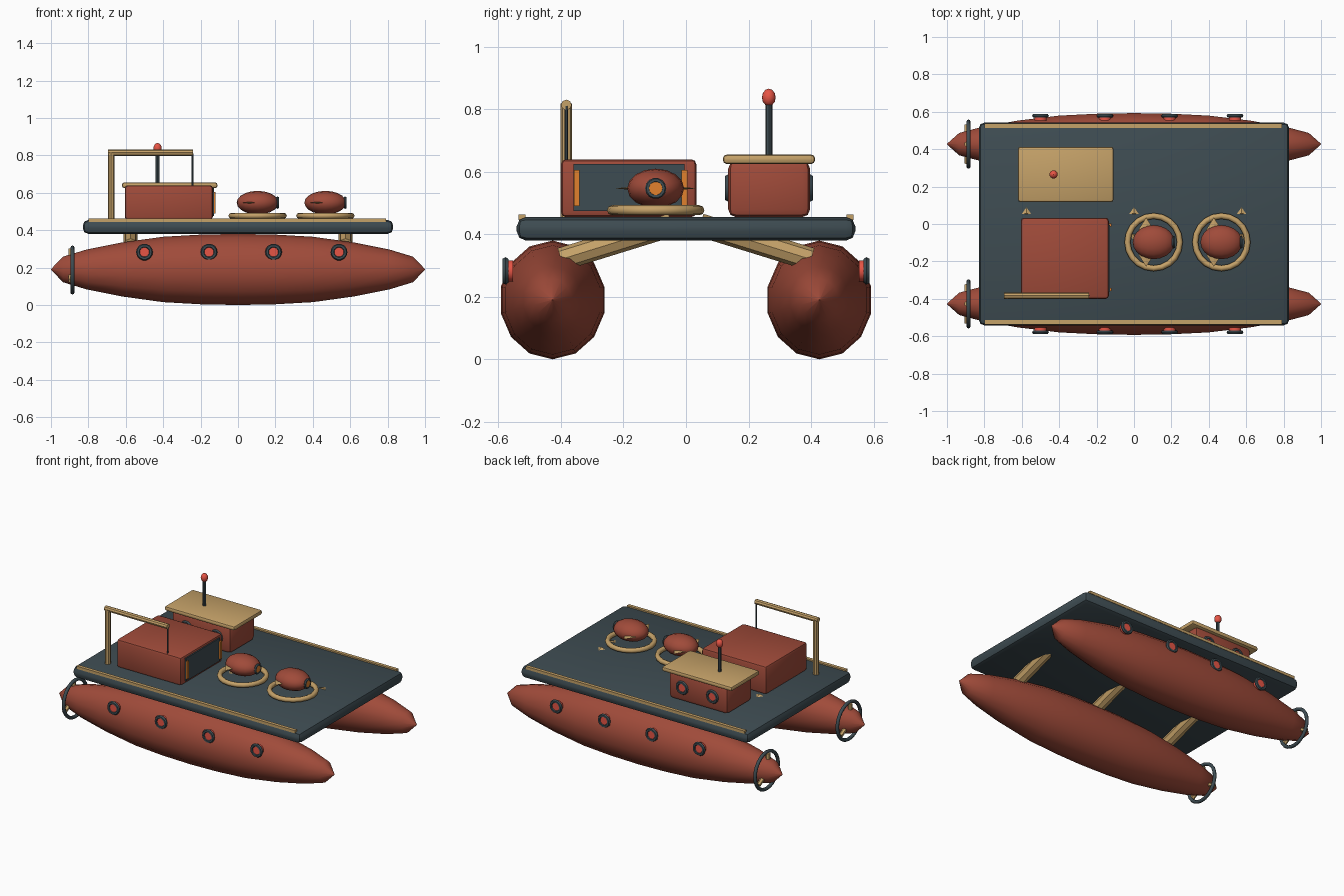
import bpy, bmesh
from math import radians, cos, sin, pi
from mathutils import Vector, Matrix

if "Cube" in bpy.data.objects:
    bpy.data.objects.remove(bpy.data.objects["Cube"])


def mat(name, rgb):
    m = bpy.data.materials.new(name)
    m.diffuse_color = (*rgb, 1)
    m.use_nodes = True
    m.node_tree.nodes["Principled BSDF"].inputs["Base Color"].default_value = m.diffuse_color
    return m


RED = mat("hull_red", (0.35, 0.07, 0.042))
DARK = mat("dark_slate", (0.048, 0.072, 0.084))
TAN = mat("tan", (0.56, 0.36, 0.14))
GLOW = mat("bright_red", (0.80, 0.09, 0.06))
ORANGE = mat("orange", (0.75, 0.22, 0.026))


def finish(name, bm, material, angle=35):
    bmesh.ops.recalc_face_normals(bm, faces=bm.faces)
    me = bpy.data.meshes.new(name)
    bm.to_mesh(me)
    bm.free()
    me.materials.append(material)
    ob = bpy.data.objects.new(name, me)
    bpy.context.collection.objects.link(ob)
    bpy.ops.object.select_all(action='DESELECT')
    ob.select_set(True)
    bpy.context.view_layer.objects.active = ob
    bpy.ops.object.shade_smooth_by_angle(angle=radians(angle))
    return ob


def box(name, lo, hi, material, bevel=0.0, seg=2):
    lo, hi = Vector(lo), Vector(hi)
    bm = bmesh.new()
    bmesh.ops.create_cube(bm, size=1)
    bmesh.ops.scale(bm, vec=hi - lo, verts=bm.verts)
    bmesh.ops.translate(bm, vec=(lo + hi) / 2, verts=bm.verts)
    if bevel:
        bmesh.ops.bevel(bm, geom=bm.edges[:], offset=bevel, segments=seg,
                        profile=0.5, affect='EDGES')
    return finish(name, bm, material)


def rod(name, a, b, r, material, sides=8, r2=None):
    a, b = Vector(a), Vector(b)
    d = b - a
    bm = bmesh.new()
    m = Matrix.Translation((a + b) / 2) @ d.to_track_quat('Z', 'Y').to_matrix().to_4x4()
    bmesh.ops.create_cone(bm, cap_ends=True, segments=sides, radius1=r,
                          radius2=r if r2 is None else r2, depth=d.length, matrix=m)
    return finish(name, bm, material, 40)


def ring(name, c, axis, major, minor, material, n=20, k=8):
    bm = bmesh.new()
    rows = []
    for i in range(n):
        a = 2 * pi * i / n
        rows.append([bm.verts.new(((major + minor * cos(t)) * cos(a),
                                   (major + minor * cos(t)) * sin(a), minor * sin(t)))
                     for t in (2 * pi * j / k for j in range(k))])
    for i in range(n):
        p, q = rows[i], rows[(i + 1) % n]
        for j in range(k):
            bm.faces.new((p[j], q[j], q[(j + 1) % k], p[(j + 1) % k]))
    rot = Vector(axis).to_track_quat('Z', 'Y').to_matrix().to_4x4()
    bm.transform(Matrix.Translation(c) @ rot)
    return finish(name, bm, material, 50)


def ellipsoid(name, c, radii, material, u=16, v=10):
    bm = bmesh.new()
    bmesh.ops.create_uvsphere(bm, u_segments=u, v_segments=v, radius=1)
    # poles along x
    bm.transform(Matrix.Translation(c) @ Matrix.Diagonal((*radii, 1))
                 @ Matrix.Rotation(pi / 2, 4, 'Y'))
    return finish(name, bm, material)


def hull(name, y):
    half = [(1.0, 0.0), (0.935, 0.36), (0.81, 0.56), (0.62, 0.76), (0.40, 0.92), (0.2, 0.98)]
    prof = [(-x, r) for x, r in half] + [(0, 1)] + half[::-1]
    n = 14
    bm = bmesh.new()
    rows = []
    for x, r in prof:
        r = max(r, 0.01)
        rows.append([bm.verts.new((x, y + 0.17 * r * sin(2 * pi * i / n),
                                   0.19 + 0.19 * r * cos(2 * pi * i / n))) for i in range(n)])
    for p, q in zip(rows, rows[1:]):
        for i in range(n):
            bm.faces.new((p[i], p[(i + 1) % n], q[(i + 1) % n], q[i]))
    bm.faces.new(rows[0])
    bm.faces.new(rows[-1])
    return finish(name, bm, RED)


def porthole(name, c, s, r=0.034):
    x, y, z = c
    ring(name + "_rim", c, (0, s, 0), r, 0.011, DARK, 14, 6)
    rod(name + "_glass", (x, y - s * 0.025, z), (x, y + s * 0.004, z), r, GLOW, 14)


# Hulls with portholes, propellers, guards and struts on both sides
for s, side in ((-1, "front"), (1, "back")):
    yc = 0.427 * s
    hull(side + "_hull", yc)
    for i, x in enumerate((-0.5, -0.155, 0.19, 0.54)):
        porthole(f"{side}_hull_porthole_{i}", (x, 0.578 * s, 0.283), s)
    ring(side + "_propeller_guard", (-0.885, yc, 0.187), (1, 0, 0), 0.12, 0.011, DARK, 24)
    for i in range(3):
        a = 2 * pi * i / 3 + pi / 2
        rod(f"{side}_propeller_blade_{i}", (-0.895, yc, 0.187),
            (-0.895, yc + 0.115 * cos(a), 0.187 + 0.115 * sin(a)), 0.014, TAN, 6)
    for i, x in enumerate((-0.575, 0, 0.575)):
        rod(f"{side}_strut_{i}", (x, 0.40 * s, 0.32), (x, 0.045 * s, 0.43), 0.037, TAN, 8)
    # Deck edge trim
    box(side + "_deck_trim", (-0.80, 0.525 * s - 0.011, 0.445),
        (0.79, 0.525 * s + 0.011, 0.463), TAN)

# Deck
box("deck", (-0.83, -0.542, 0.38), (0.83, 0.542, 0.455), DARK, 0.03)

# Cargo hangar with door and light strips
box("hangar", (-0.605, -0.40, 0.455), (-0.135, 0.033, 0.64), RED, 0.016)
box("hangar_door", (-0.15, -0.36, 0.475), (-0.127, -0.005, 0.625), DARK)
for i, y in enumerate((-0.35, -0.005)):
    box(f"hangar_light_{i}", (-0.14, y - 0.009, 0.49), (-0.119, y + 0.009, 0.605), ORANGE)

# Crane
rod("crane_post", (-0.678, -0.383, 0.45), (-0.678, -0.383, 0.818), 0.018, TAN)
rod("crane_beam", (-0.695, -0.383, 0.814), (-0.24, -0.383, 0.814), 0.017, TAN)
rod("crane_cable", (-0.243, -0.383, 0.63), (-0.243, -0.383, 0.81), 0.005, DARK, 6)

# Cabin with roof and antenna
box("cabin", (-0.58, 0.135, 0.455), (-0.15, 0.397, 0.635), RED, 0.025)
box("cabin_roof", (-0.62, 0.118, 0.625), (-0.11, 0.413, 0.655), TAN, 0.012)
for i, x in enumerate((-0.25, -0.47)):
    porthole(f"cabin_back_porthole_{i}", (x, 0.397, 0.548), 1)
    porthole(f"cabin_front_porthole_{i}", (x, 0.135, 0.548), -1)
rod("antenna", (-0.43, 0.265, 0.65), (-0.43, 0.265, 0.82), 0.011, DARK)
ellipsoid("antenna_beacon", (-0.43, 0.265, 0.838), (0.022, 0.022, 0.028), GLOW, 12, 8)

# Two small pods resting on cradle rings
for i, x in enumerate((0.105, 0.467)):
    y, z = -0.097, 0.547
    ring(f"pod_cradle_{i}", (x, y, 0.477), (0, 0, 1), 0.14, 0.016, TAN, 20)
    ellipsoid(f"pod_{i}", (x, y, z), (0.112, 0.091, 0.063), RED)
    ring(f"pod_window_rim_{i}", (x + 0.106, y, z), (1, 0, 0), 0.026, 0.008, DARK, 14, 6)
    rod(f"pod_window_{i}", (x + 0.08, y, z), (x + 0.112, y, z), 0.024, ORANGE, 14)
    for s in (-1, 1):
        fin = rod(f"pod_fin_{i}_{'front' if s < 0 else 'back'}",
                  (x - 0.04, y + s * 0.065, z), (x - 0.04, y + s * 0.132, z),
                  0.042, TAN, 4, 0.0)
        # flatten the fin
        for v in fin.data.vertices:
            v.co.z = z + (v.co.z - z) * 0.15
